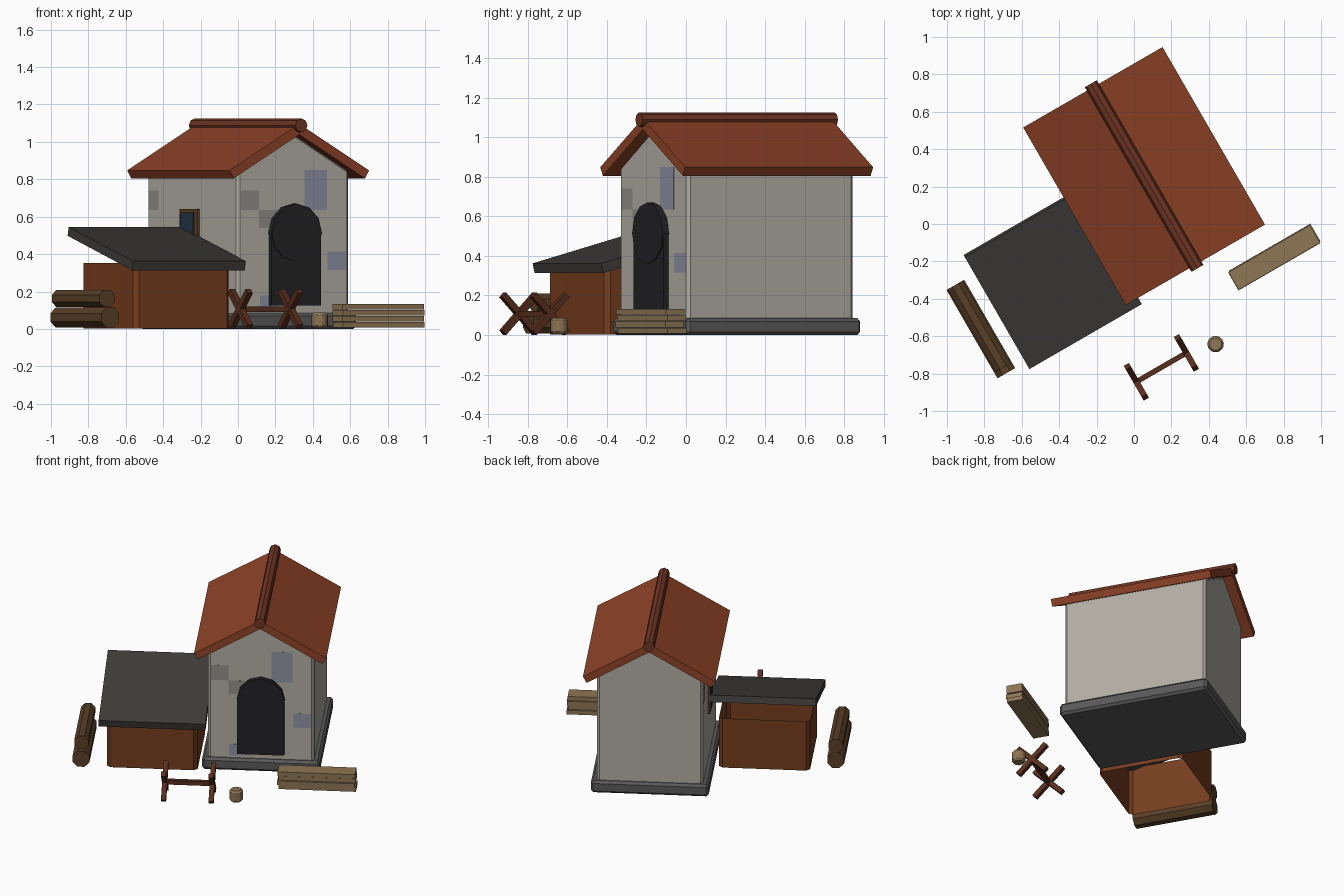
import bpy, bmesh, math
from mathutils import Matrix, Vector

if "Cube" in bpy.data.objects:
    bpy.data.objects.remove(bpy.data.objects["Cube"])

# everything is laid out on a square local grid, then turned 30 degrees about z
TURN = Matrix.Rotation(math.radians(30), 4, 'Z')
CU, CV = 0.175, 0.195          # centre of the house on the local grid


def mat(name, *rgb):
    m = bpy.data.materials.new(name)
    m.diffuse_color = (*rgb, 1)
    m.use_nodes = True
    m.node_tree.nodes["Principled BSDF"].inputs["Base Color"].default_value = m.diffuse_color
    return m


STONE = mat("stone", .44, .42, .37)
STONE_DARK = mat("dark_stone", .28, .27, .25)
STONE_BLUE = mat("blue_stone", .27, .29, .37)
PLINTH = mat("plinth", .10, .10, .10)
TILE = mat("tile", .27, .055, .02)
RIDGE = mat("ridge_tile", .16, .035, .016)
SLATE = mat("slate", .050, .047, .043)
IRON = mat("iron", .016, .016, .018)
BRICK = mat("brick", .18, .047, .013)
BARK = mat("bark", .10, .05, .02)
TIMBER = mat("timber", .10, .027, .012)
FRAME = mat("window_timber", .10, .05, .015)
PLANK = mat("plank", .27, .18, .09)
GLASS = mat("glass", .02, .035, .06)


def finish(name, bm, m, local=Matrix(), bevel=0):
    if bevel:
        bmesh.ops.bevel(bm, geom=bm.edges[:], offset=bevel, segments=1, affect='EDGES')
    bmesh.ops.recalc_face_normals(bm, faces=bm.faces[:])
    bm.transform(TURN @ local)
    me = bpy.data.meshes.new(name)
    bm.to_mesh(me)
    bm.free()
    me.materials.append(m)
    ob = bpy.data.objects.new(name, me)
    bpy.context.collection.objects.link(ob)
    return ob


def box(name, u, v, z, m, rot=Matrix(), bevel=0):
    """Box from (min, max) ranges, optionally rotated about its centre."""
    size = [b - a for a, b in (u, v, z)]
    mid = Vector([(a + b) / 2 for a, b in (u, v, z)])
    bm = bmesh.new()
    bmesh.ops.create_cube(bm, size=1, matrix=Matrix.Diagonal((*size, 1)))
    return finish(name, bm, m, Matrix.Translation(mid) @ rot, bevel)


def cylinder(name, centre, r, length, sides, m, along_v=True, bevel=0, spin=0):
    bm = bmesh.new()
    bmesh.ops.create_cone(bm, cap_ends=True, segments=sides, radius1=r, radius2=r, depth=length,
                          matrix=Matrix.Rotation(spin, 4, 'Z'))
    rot = Matrix.Rotation(math.pi / 2, 4, 'X') if along_v else Matrix()
    return finish(name, bm, m, Matrix.Translation(centre) @ rot, bevel)


def prism(name, profile, lo, hi, m, axis='v', bevel=0):
    """Extrude a (side, z) profile along local v or u."""
    bm = bmesh.new()
    point = (lambda a, z, t: (a, t, z)) if axis == 'v' else (lambda a, z, t: (t, a, z))
    face = bm.faces.new([bm.verts.new(point(a, z, lo)) for a, z in profile])
    out = bmesh.ops.extrude_face_region(bm, geom=[face])
    step = Vector(point(0, 0, hi - lo))
    bmesh.ops.translate(bm, vec=step, verts=[g for g in out['geom'] if isinstance(g, bmesh.types.BMVert)])
    return finish(name, bm, m, bevel=bevel)


# house: plinth and gabled walls
box("plinth", (CU - .383, CU + .383), (CV - .508, CV + .508), (0, .085), PLINTH, bevel=.016)
HW, HL = .345, .485
prism("house_walls", [(CU - HW, .055), (CU + HW, .055), (CU + HW, .848), (CU, 1.05), (CU - HW, .848)],
      CV - HL, CV + HL, STONE, bevel=.016)

# roof: one thick gable profile plus a ridge roll
RW, RL, T = .43, .548, .05
drop, inset = T * math.cos(math.pi / 6), T * math.sin(math.pi / 6)
prism("house_roof", [(CU - RW, .848), (CU, 1.096), (CU + RW, .848), (CU + RW - inset, .848 - drop),
                     (CU, 1.039), (CU - RW + inset, .848 - drop)], CV - RL, CV + RL, TILE)
cylinder("ridge_roll", (CU, CV, 1.088), .037, 1.14, 8, RIDGE)

# arched door on the gable front
FV = CV - HL
box("door", (CU - .152, CU + .152), (FV - .03, FV + .03), (.125, .515), IRON)
cylinder("door_arch", (CU, FV - .001, .515), .155, .07, 12, IRON)

# odd coloured stones on the front and left walls
for i, (a, b, lo, hi, m) in enumerate([(.068, .205, .635, .85, STONE_BLUE),
                                       (.21, .324, .315, .415, STONE_BLUE),
                                       (-.324, -.212, .635, .74, STONE_DARK),
                                       (-.212, -.09, .54, .635, STONE_DARK),
                                       (-.207, -.10, .10, .18, STONE_BLUE)]):
    box(f"front_stone_{i}", (CU + a, CU + b), (FV - .001, FV + .01), (lo, hi), m)
LU = CU - HW
box("left_stone", (LU - .001, LU + .01), (CV + .36, CV + .466), (.635, .74), STONE_DARK)

# window on the left wall
box("window_frame", (LU - .014, LU + .02), (CV - .08, CV + .11), (.41, .642), FRAME)
box("window_pane", (LU - .02, LU + .01), (CV - .045, CV + .095), (.43, .622), GLASS)

# lean-to: open brick enclosure with chamfered corners
U0, U1, V0, V1, C = -.826, -.235, -.33, .243, .024
ring = [(U0 + C, V0), (U1 - C, V0), (U1, V0 + C), (U1, V1 - C),
        (U1 - C, V1), (U0 + C, V1), (U0, V1 - C), (U0, V0 + C)]
bm = bmesh.new()
low, high = ([bm.verts.new((u, v, z)) for u, v in ring] for z in (.002, .353))
for i in range(8):
    j = (i + 1) % 8
    bm.faces.new((low[i], low[j], high[j], high[i]))
finish("lean_to_walls", bm, BRICK)

# sloping slate roof of the lean-to
prism("lean_to_roof", [(-.392, .362), (.300, .544), (.312, .498), (-.380, .313)], -.872, -.178, SLATE, axis='u')

# stacked logs
cylinder("lower_log", (-.99, -.077, .061), .059, .545, 8, BARK, spin=math.pi / 8)
cylinder("upper_log", (-.99, -.06, .163), .050, .51, 8, BARK, spin=math.pi / 8)

# sawhorse: two crossed leg pairs and a rail
for side, u in (("left", -.411), ("right", -.102)):
    for lean, s in (("a", 1), ("b", -1)):
        box(f"sawhorse_{side}_leg_{lean}", (u - .016, u + .016), (-.737 - .0165, -.737 + .0165),
            (.107 - .135, .107 + .135), TIMBER, rot=Matrix.Rotation(s * math.pi / 4, 4, 'X'))
box("sawhorse_rail", (-.411, -.102), (-.751, -.723), (.09, .12), TIMBER)

# chopping stump
stump = TURN.inverted() @ Vector((.436, -.642, .046))
cylinder("stump", stump, .048, .082, 7, PLANK, along_v=False, bevel=.012)

# plank stack
for i, shift in enumerate((.004, -.004, .003, -.002)):
    z = .007 + i * .032
    box(f"plank_{i}", (.31 + shift, .813 + shift), (-.583 + shift, -.474 + shift), (z, z + .029), PLANK)
